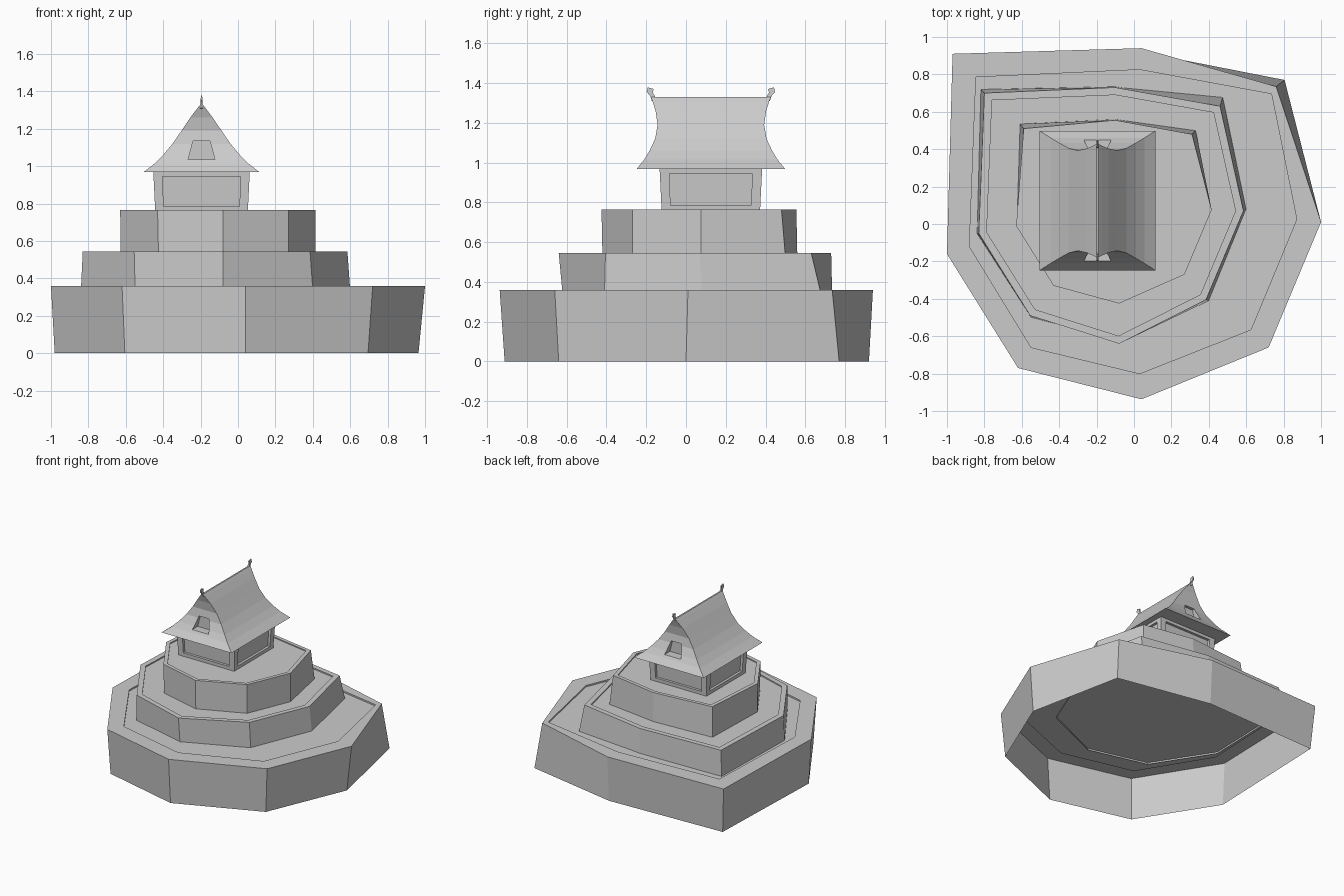
import bpy, bmesh
from mathutils import Matrix, Vector

if "Cube" in bpy.data.objects:
    bpy.data.objects.remove(bpy.data.objects["Cube"])

CX, CY = -0.195, 0.125   # house centre


def finish(name, bm, weld=True):
    if weld:
        bmesh.ops.remove_doubles(bm, verts=bm.verts, dist=0.0005)
    bmesh.ops.recalc_face_normals(bm, faces=bm.faces)
    me = bpy.data.meshes.new(name)
    bm.to_mesh(me)
    bm.free()
    ob = bpy.data.objects.new(name, me)
    bpy.context.collection.objects.link(ob)
    return ob


def ring(bm, pts):
    return [bm.verts.new(p) for p in pts]


def bridge(bm, a, b):
    n = len(a)
    for i in range(n):
        j = (i + 1) % n
        bm.faces.new((a[i], a[j], b[j], b[i]))


def tier(name, bottom, top, inner, z0, z1, drop):
    """Open-bottomed terrace with a rim around a slightly sunken floor."""
    bm = bmesh.new()
    rows = [(bottom, z0), (top, z1), (inner, z1), (inner, z1 - drop)]
    rings = [ring(bm, [(x, y, z) for x, y in pts]) for pts, z in rows]
    for a, b in zip(rings, rings[1:]):
        bridge(bm, a, b)
    bm.faces.new(rings[-1])
    return finish(name, bm)


def shrink(pts, s, c):
    return [(c[0] + (x - c[0]) * s, c[1] + (y - c[1]) * s) for x, y in pts]


def prism(name, profile, y0, y1):
    """Extrude an (x, z) profile along y."""
    bm = bmesh.new()
    a = ring(bm, [(x, y0, z) for x, z in profile])
    b = ring(bm, [(x, y1, z) for x, z in profile])
    bridge(bm, a, b)
    bm.faces.new(a)
    bm.faces.new(b)
    return finish(name, bm)


# Three stone terraces
t1_top = [(-.97, .91), (.04, .94), (.76, .735), (1, .01),
          (.72, -.66), (.04, -.937), (-.62, -.77), (-1, -.16)]
t1_bot = [(-.945, .885), (.04, .92), (.805, .77), (.965, 0),
          (.695, -.64), (.04, -.912), (-.605, -.75), (-.98, -.155)]
t1_in = [(-.845, .785), (.03, .825), (.735, .695), (.87, .025),
         (.625, -.565), (.03, -.80), (-.55, -.66), (-.88, -.12)]
tier("lower_terrace", t1_bot, t1_top, t1_in, 0, .36, .012)

t2_top = [(-.80, .70), (-.10, .73), (.46, .63), (.585, .07),
          (.385, -.405), (-.08, -.64), (-.555, -.49), (-.83, -.05)]
t2_bot = [(-.82, .72), (-.10, .735), (.475, .68), (.60, .08),
          (.40, -.41), (-.08, -.62), (-.55, -.50), (-.84, -.05)]
tier("middle_terrace", t2_bot, t2_top, shrink(t2_top, .94, (-.12, .06)), .335, .545, .01)

t3_top = [(-.59, .51), (-.10, .555), (.31, .48), (.415, .075),
          (.27, -.27), (-.08, -.425), (-.43, -.33), (-.63, -.01)]
t3_bot = [(-.61, .535), (-.10, .56), (.33, .50), (.413, .075),
          (.27, -.27), (-.08, -.42), (-.425, -.33), (-.627, -.01)]
tier("upper_terrace", t3_bot, t3_top, shrink(t3_top, .94, (-.1, .08)), .525, .765, .008)

# House walls: four flared sides, each with a sunken panel
bm = bmesh.new()
zb, zt, hb, ht = .75, .972, .247, .258
for k in range(4):
    m = Matrix.Translation((CX, CY, 0)) @ Matrix.Rotation(k * 1.5707963, 4, 'Z')

    def rect(wb, wt, z0, z1, depth=0):
        out = lambda z: -(hb + (ht - hb) * (z - zb) / (zt - zb)) + depth
        return ring(bm, [m @ Vector(p) for p in (
            (-wb, out(z0), z0), (wb, out(z0), z0), (wt, out(z1), z1), (-wt, out(z1), z1))])
    wall = rect(hb, ht, zb, zt)
    frame = rect(.203, .208, .785, .945)
    panel = rect(.203, .208, .785, .945, .02)
    bridge(bm, wall, frame)
    bridge(bm, frame, panel)
    bm.faces.new(panel)
finish("house_walls", bm)

# Roof: stacked rectangles (z, half width, half length) curving up to the ridge
rows = [(.968, .31, .373), (1.015, .25, .335), (1.06, .205, .308), (1.12, .155, .28),
        (1.19, .107, .268), (1.26, .06, .278), (1.31, .022, .294), (1.33, .006, .302)]
bm = bmesh.new()
rings = [ring(bm, [(CX + sx * w, CY + sy * l, z)
                   for sx, sy in ((-1, -1), (1, -1), (1, 1), (-1, 1))]) for z, w, l in rows]
for a, b in zip(rings, rings[1:]):
    bridge(bm, a, b)
bm.faces.new(rings[0])
bm.faces.new(rings[-1])
roof = finish("curved_roof", bm)

# Gable windows cut into both ends
window = [(CX - .072, 1.035), (CX + .072, 1.035), (CX + .045, 1.135), (CX - .045, 1.135)]
for side in (-1, 1):
    ya, yb = sorted((CY + side * .255, CY + side * .45))
    cutter = prism("window_cutter", window, ya, yb)
    cutter.hide_render = True
    cutter.hide_set(True)
    mod = roof.modifiers.new("window", 'BOOLEAN')
    mod.operation = 'DIFFERENCE'
    mod.solver = 'EXACT'
    mod.object = cutter

# Curled finials on the ridge ends
curl = [(.27, 1.30), (.297, 1.31), (.305, 1.335), (.323, 1.355),
        (.317, 1.378), (.288, 1.37), (.292, 1.352), (.28, 1.33)]
for side, label in ((-1, "front"), (1, "back")):
    bm = bmesh.new()
    sides = []
    for sx in (-1, 1):
        sides.append(ring(bm, [(CX + sx * .006 * (1.44 - z) / .11, CY + side * y, z)
                               for y, z in curl]))
    bridge(bm, *sides)
    for s in sides:
        bm.faces.new(s)
    finish(label + "_ridge_finial", bm)
